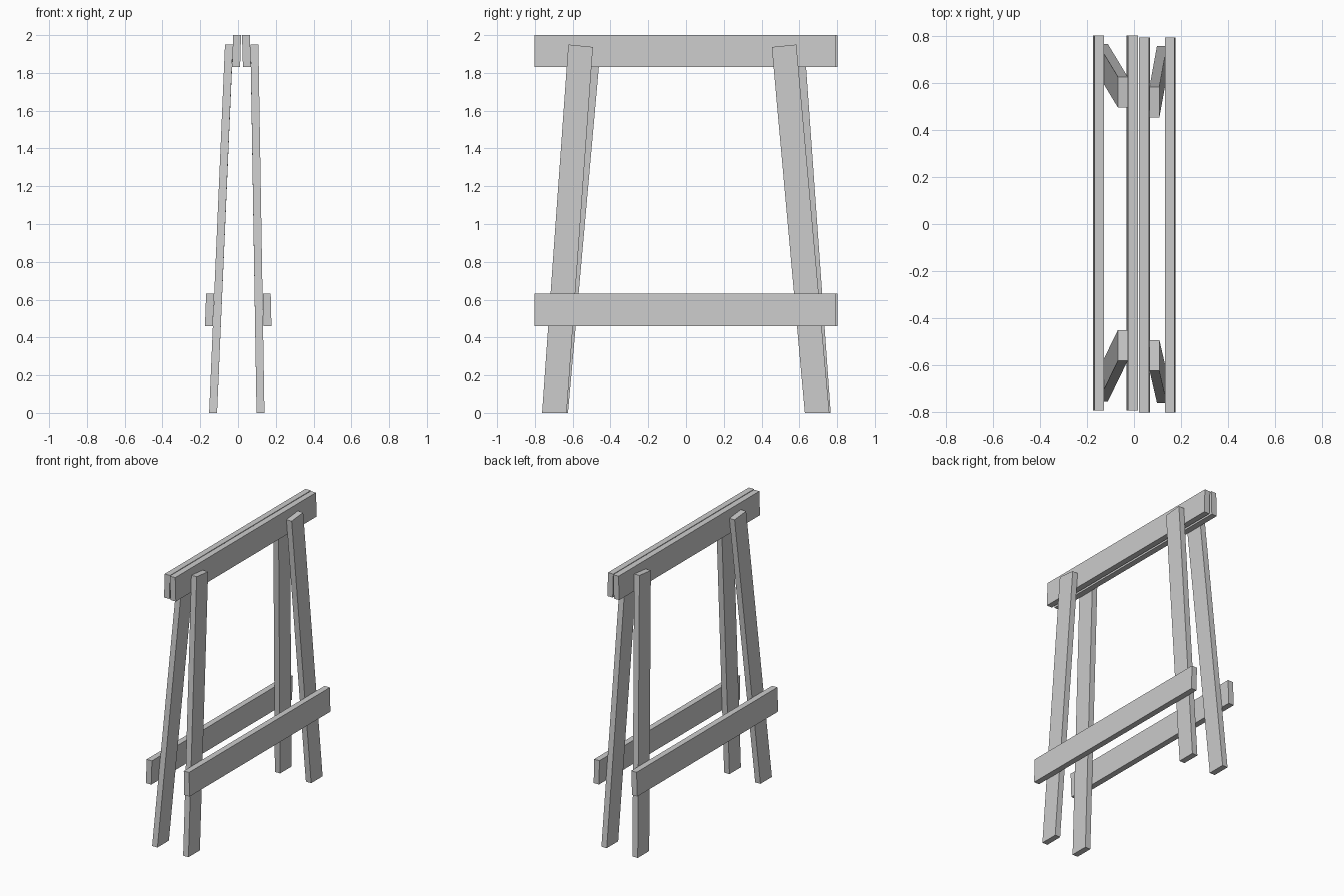
import bpy
import bmesh

cube = bpy.data.objects.get("Cube")
if cube:
    bpy.data.objects.remove(cube, do_unlink=True)

grey = bpy.data.materials.new("plain grey")
grey.use_nodes = True
colour = (0.6, 0.6, 0.6, 1)
grey.diffuse_color = colour
grey.node_tree.nodes["Principled BSDF"].inputs["Base Color"].default_value = colour

THICK, WIDE = 0.042, 0.13


def board(name, low, high, size_y, drop=0.0):
    """Sheared plank from low to high, given as (x, y, z) section centres.
    drop lowers the top edge nearest the middle, squaring the sloped end."""
    bm = bmesh.new()
    bmesh.ops.create_cube(bm, size=1)
    for v in bm.verts:
        top = v.co.z > 0
        cx, cy, cz = high if top else low
        inner = top and v.co.y * cy < 0
        v.co = (cx + v.co.x * THICK, cy + v.co.y * size_y, cz - drop * inner)
    mesh = bpy.data.meshes.new(name)
    bm.to_mesh(mesh)
    bm.free()
    mesh.materials.append(grey)
    obj = bpy.data.objects.new(name, mesh)
    bpy.context.collection.objects.link(obj)


# Each side: leaning rails and a pair of splayed legs, slightly offset along y
sides = {
    # name: y shift, beam x (low, high), stretcher x, leg x
    "right": (0.004, (-0.010, -0.005), (-0.154, -0.148), (-0.132, -0.048)),
    "left": (-0.004, (0.047, 0.042), (0.156, 0.152), (0.119, 0.087)),
}
# Leg centre y at foot and head
legs = {
    "right": {"front": (-0.690, -0.517), "back": (0.701, 0.562)},
    "left": {"front": (-0.697, -0.558), "back": (0.694, 0.519)},
}

for side, (shift, beam, rail, leg) in sides.items():
    board(side + "_top_beam", (beam[0], shift, 1.83), (beam[1], shift, 2), 1.596)
    board(side + "_stretcher", (rail[0], shift, 0.46), (rail[1], shift, 0.632), 1.596)
    for end, (foot, head) in legs[side].items():
        board(f"{side}_{end}_leg", (leg[0], foot, 0), (leg[1], head, 1.95), WIDE, 0.013)
